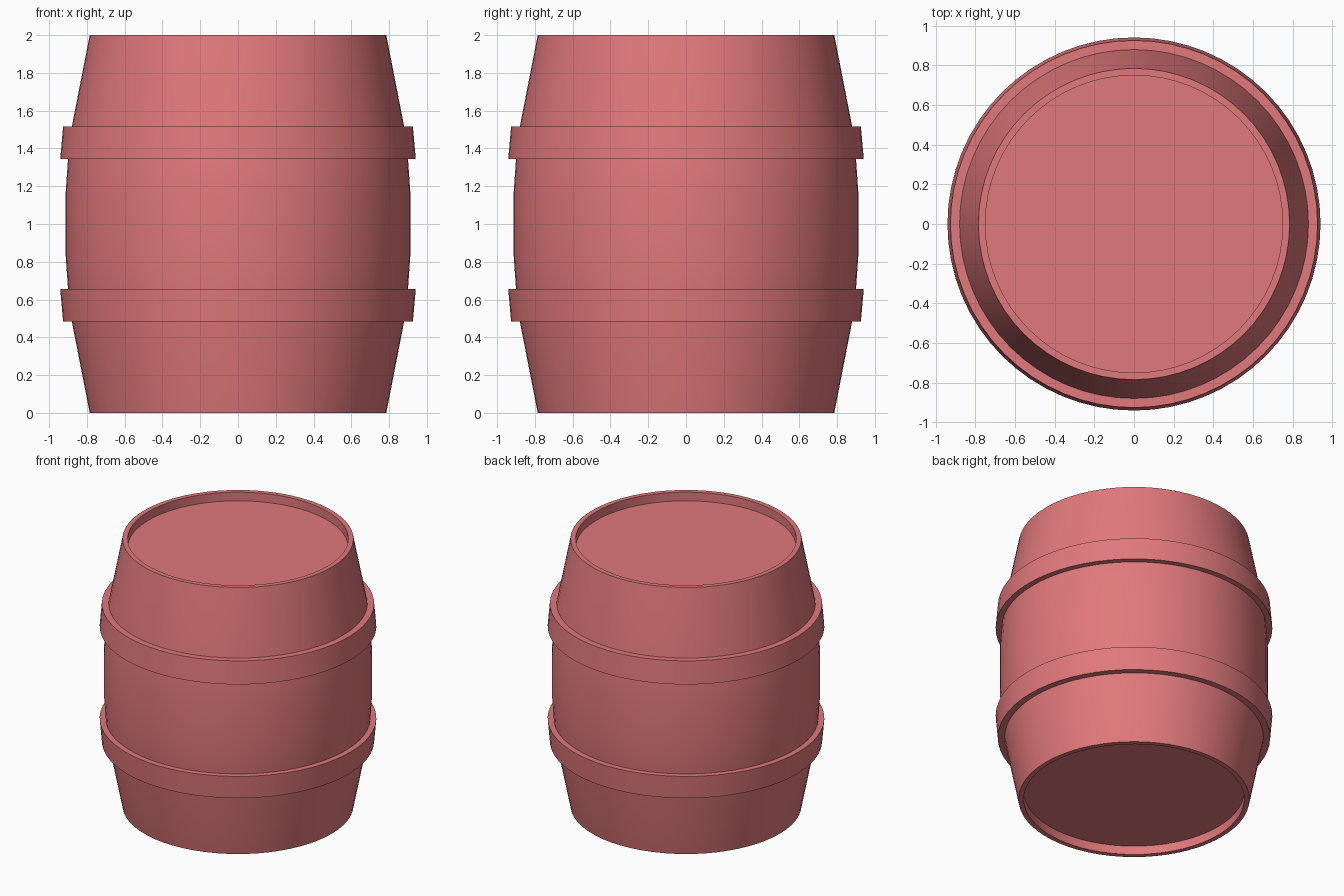
import bpy, bmesh
from math import cos, sin, tau, radians

if "Cube" in bpy.data.objects:
    bpy.data.objects.remove(bpy.data.objects["Cube"])

SEGMENTS = 64

wood = bpy.data.materials.new("red_paint")
wood.diffuse_color = (0.75, 0.19, 0.2, 1)
wood.use_nodes = True
wood.node_tree.nodes["Principled BSDF"].inputs["Base Color"].default_value = wood.diffuse_color


def lathe(name, profile, closed):
    """Revolve (radius, z) points around z; open profiles get end caps."""
    bm = bmesh.new()
    rings = [[bm.verts.new((r * cos(tau * i / SEGMENTS), r * sin(tau * i / SEGMENTS), z))
              for i in range(SEGMENTS)] for r, z in profile]
    pairs = list(zip(rings, rings[1:]))
    if closed:
        pairs.append((rings[-1], rings[0]))
    else:
        bm.faces.new(rings[0])
        bm.faces.new(rings[-1])
    for a, b in pairs:
        for i in range(SEGMENTS):
            j = (i + 1) % SEGMENTS
            bm.faces.new((a[i], a[j], b[j], b[i]))
    bmesh.ops.recalc_face_normals(bm, faces=bm.faces)
    mesh = bpy.data.meshes.new(name)
    bm.to_mesh(mesh)
    bm.free()
    mesh.materials.append(wood)
    obj = bpy.data.objects.new(name, mesh)
    bpy.context.collection.objects.link(obj)
    bpy.ops.object.select_all(action='DESELECT')
    obj.select_set(True)
    bpy.context.view_layer.objects.active = obj
    bpy.ops.object.shade_smooth_by_angle(angle=radians(30))
    return obj


def flip(profile):
    """Mirror a profile about the barrel's mid height."""
    return [(r, 2 - z) for r, z in reversed(profile)]


# Bulging body with a recessed lid at both ends
lower_half = [(0.75, 0.065), (0.75, 0), (0.785, 0), (0.88, 0.485), (0.9, 0.655), (0.912, 0.83)]
lathe("barrel_body", lower_half + flip(lower_half), closed=False)

# Tapered hoops, widest towards the middle
hoop = [(0.87, 0.485), (0.926, 0.485), (0.941, 0.655), (0.89, 0.655)]
lathe("lower_hoop", hoop, closed=True)
upper = [(r, z) for r, z in flip(hoop)]
lathe("upper_hoop", upper, closed=True)
